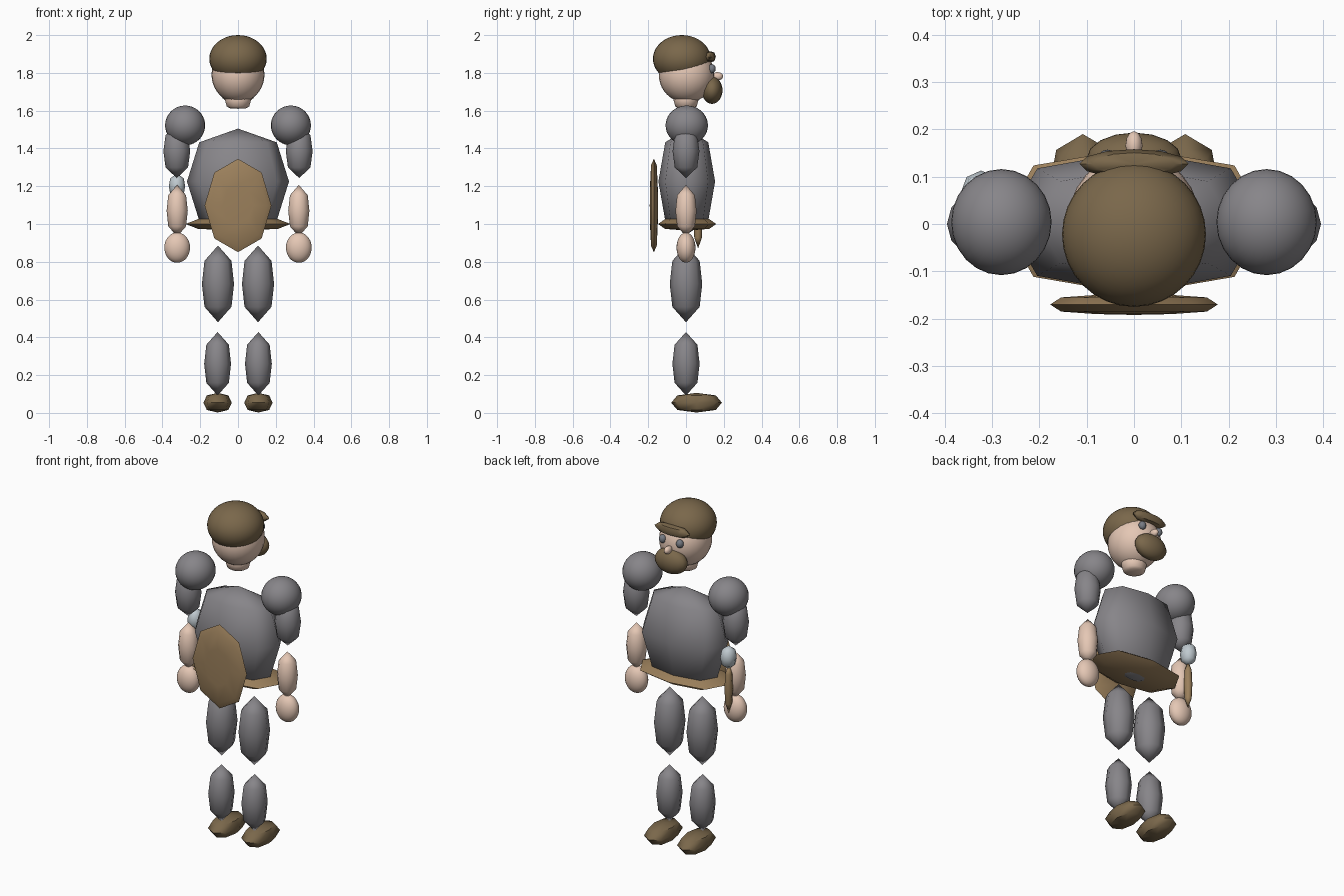
import bpy, bmesh, math
from mathutils import Vector

if "Cube" in bpy.data.objects:
    bpy.data.objects.remove(bpy.data.objects["Cube"])


def material(name, r, g, b):
    m = bpy.data.materials.new(name)
    m.diffuse_color = [(c / 255) ** 2.2 for c in (r, g, b)] + [1]
    m.use_nodes = True
    m.node_tree.nodes["Principled BSDF"].inputs["Base Color"].default_value = m.diffuse_color
    return m


GREY = material("grey cloth", 134, 132, 136)
BROWN = material("dark brown", 121, 103, 76)
TAN = material("tan leather", 154, 127, 92)
SKIN = material("skin", 228, 198, 179)
STEEL = material("pale steel", 190, 200, 206)
EYE = material("eye grey", 118, 122, 130)

# Half profiles (radius, height) from the middle to the tip
BLOCKY = [(1, 0), (0.76, 0.74), (0, 1)]
LIMB = [(1, 0), (0.84, 0.6), (0, 1)]
DISC = [(1, 0), (0.87, 0.68), (0.45, 0.92), (0, 1)]
ROUND = [(math.cos(math.pi * i / 20), math.sin(math.pi * i / 20)) for i in range(10)] + [(0, 1)]


def finish(bm, name, mat, angle=None):
    bmesh.ops.recalc_face_normals(bm, faces=bm.faces)
    me = bpy.data.meshes.new(name)
    bm.to_mesh(me)
    bm.free()
    me.materials.append(mat)
    ob = bpy.data.objects.new(name, me)
    bpy.context.collection.objects.link(ob)
    if angle is None:
        me.polygons.foreach_set("use_smooth", [True] * len(me.polygons))
    else:
        bpy.context.view_layer.objects.active = ob
        ob.select_set(True)
        bpy.ops.object.shade_smooth_by_angle(angle=math.radians(angle))
        ob.select_set(False)
    return ob


def lathe(loc, size, profile, segs, bulge=1.0, axis="z"):
    """Revolve a mirrored half profile; bulge pushes out the diagonal corners."""
    bm = bmesh.new()
    full = [(r, -h) for r, h in reversed(profile[1:])] + profile
    rings = []
    for r, h in full:
        ring = []
        for i in range(segs if r else 1):
            a = 2 * math.pi * i / segs
            k = r * (1 + (bulge - 1) * abs(math.sin(2 * a)))
            p = Vector((k * math.cos(a), k * math.sin(a), h))
            if axis == "y":
                p = Vector((p.x, -p.z, p.y))
            ring.append(bm.verts.new([l + s * c for l, s, c in zip(loc, size, p)]))
        rings.append(ring)
    for lo, hi in zip(rings, rings[1:]):
        for i in range(segs):
            j = (i + 1) % segs
            quad = [lo[i % len(lo)], lo[j % len(lo)], hi[j % len(hi)], hi[i % len(hi)]]
            bm.faces.new(list(dict.fromkeys(quad)))
    return bm


def part(name, mat, loc, size, profile=ROUND, segs=24, bulge=1.0, axis="z", angle=None):
    return finish(lathe(loc, size, profile, segs, bulge, axis), name, mat, angle)


def pair(name, mat, loc, size, **kw):
    for side, s in (("left", -1), ("right", 1)):
        part(f"{side}_{name}", mat, (s * loc[0], loc[1], loc[2]), size, **kw)


# Torso and belt
part("torso", GREY, (0, 0.004, 1.225), (0.27, 0.15, 0.28), profile=BLOCKY, segs=8, bulge=1.07)
part("belt", TAN, (0, 0.006, 1.0), (0.278, 0.154, 0.035), profile=BLOCKY, segs=8, bulge=1.08, angle=40)

# Legs and shoes
pair("thigh", GREY, (0.106, 0, 0.683), (0.085, 0.086, 0.203), profile=LIMB, segs=8)
pair("shin", GREY, (0.108, 0, 0.26), (0.071, 0.072, 0.168), profile=LIMB, segs=8)
pair("shoe", BROWN, (0.108, 0.056, 0.054), (0.075, 0.134, 0.052), profile=BLOCKY, segs=8, bulge=1.06, angle=50)

# Arms
pair("shoulder", GREY, (0.28, 0.004, 1.522), (0.106, 0.112, 0.105))
pair("upper_arm", GREY, (0.324, 0, 1.385), (0.071, 0.071, 0.142), profile=LIMB, segs=12)
pair("forearm", SKIN, (0.322, 0, 1.07), (0.056, 0.056, 0.137), profile=LIMB, segs=12)
pair("hand", SKIN, (0.322, 0, 0.875), (0.068, 0.05, 0.08))

# Head and face
part("neck", SKIN, (0, 0, 1.66), (0.07, 0.067, 0.05),
     profile=[(1, 0), (0.85, 0.75), (0.6, 0.95), (0, 1)], segs=16)
part("head", SKIN, (0, 0.003, 1.79), (0.14, 0.147, 0.148))
part("beard", BROWN, (0, 0.138, 1.708), (0.1, 0.055, 0.072), segs=16)
part("nose", SKIN, (0, 0.166, 1.782), (0.018, 0.03, 0.022), segs=12)
pair("eye", EYE, (0.056, 0.137, 1.822), (0.021, 0.02, 0.024), segs=12)

# Cap: ellipsoid trimmed along a plane that rises toward the face
bm = lathe((0, -0.022, 1.875), (0.152, 0.153, 0.125), ROUND, 32)
cut = bmesh.ops.bisect_plane(bm, geom=bm.verts[:] + bm.edges[:] + bm.faces[:],
                             plane_co=(0, -0.02, 1.818), plane_no=(0, 0.14, -1), clear_outer=True)
bmesh.ops.holes_fill(bm, edges=[e for e in bm.edges if e.is_boundary])
finish(bm, "cap", BROWN, 45)
part("cap_visor", BROWN, (0, 0.127, 1.885), (0.115, 0.031, 0.03), profile=BLOCKY, segs=12, angle=50)

# Shield on the back
part("shield", TAN, (0, -0.17, 1.098), (0.177, 0.022, 0.247), profile=DISC, segs=8, axis="y", angle=30)

# Dagger beside the arm
part("dagger_pommel", STEEL, (-0.323, 0.066, 1.2), (0.043, 0.047, 0.068), profile=LIMB, segs=8)
part("dagger_sheath", TAN, (-0.323, 0.064, 1.015), (0.022, 0.024, 0.145), profile=LIMB, segs=8)
